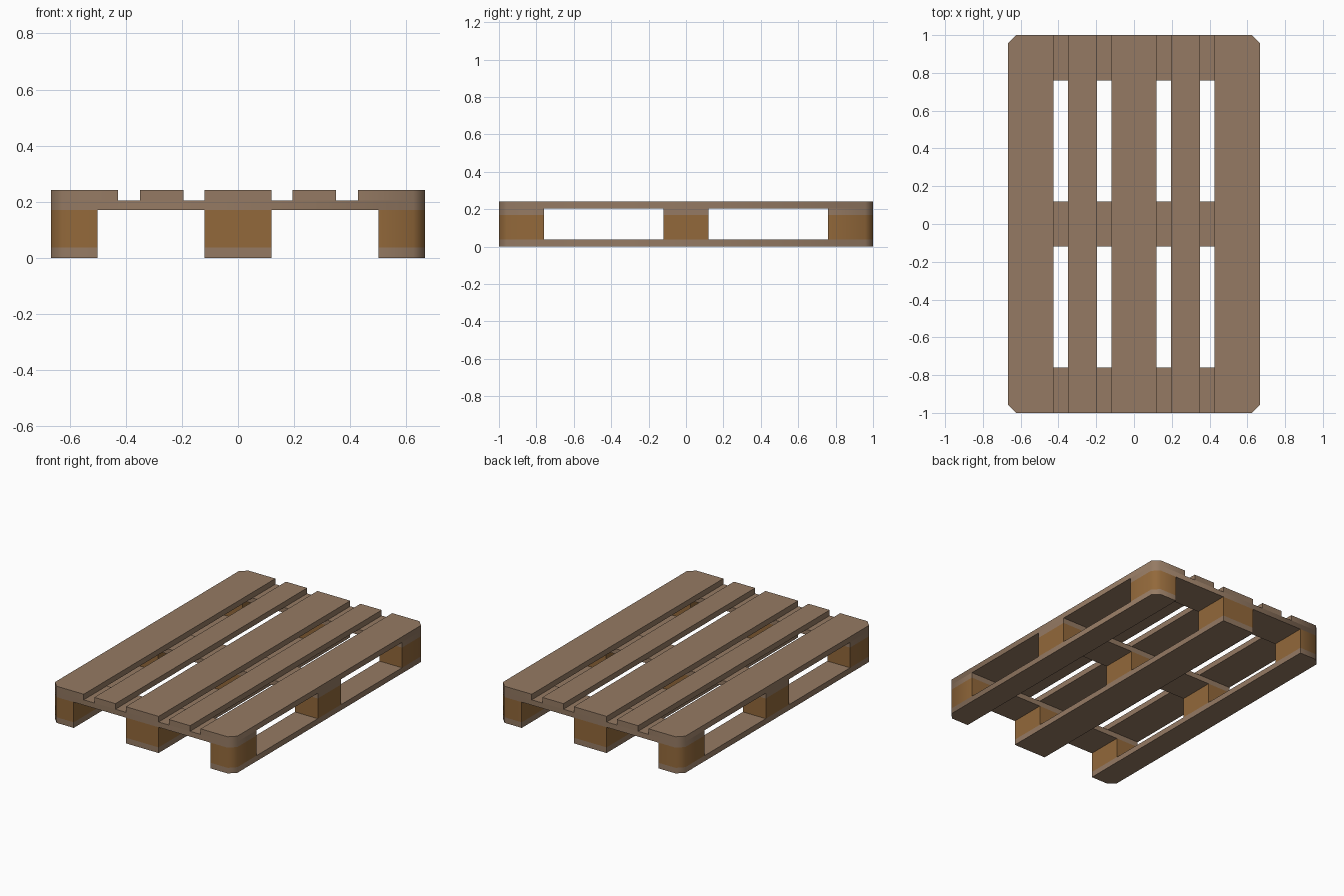
import bpy, bmesh, math

if "Cube" in bpy.data.objects:
    bpy.data.objects.remove(bpy.data.objects["Cube"])

L, W, C = 1.0, 0.667, 0.042   # half length, half width, corner cut


def material(name, rgb):
    m = bpy.data.materials.new(name)
    m.diffuse_color = (*rgb, 1)
    m.use_nodes = True
    m.node_tree.nodes["Principled BSDF"].inputs["Base Color"].default_value = m.diffuse_color
    return m


board = material("board wood", (0.30, 0.195, 0.125))
chip = material("block wood", (0.29, 0.14, 0.043))


def plank(name, x0, x1, y0, y1, z0, z1, mat):
    """Box whose vertical edges are cut where they meet a pallet corner."""
    pts = []
    for x, y in ((x0, y0), (x1, y0), (x1, y1), (x0, y1)):
        if abs(x) > W - 0.001 and abs(y) > L - 0.001:
            a = (x - math.copysign(C, x), y)
            b = (x, y - math.copysign(C, y))
            pts += [a, b] if x * y < 0 and x > 0 or x * y > 0 and x < 0 else [b, a]
            if x * y < 0 and x < 0:          # back left: upper edge first
                pts[-2:] = [a, b]
            if x * y > 0 and x < 0:          # front left: side first
                pts[-2:] = [b, a]
        else:
            pts.append((x, y))
    bm = bmesh.new()
    f = bm.faces.new([bm.verts.new((x, y, z0)) for x, y in pts])
    r = bmesh.ops.extrude_face_region(bm, geom=[f])
    for v in r["geom"]:
        if isinstance(v, bmesh.types.BMVert):
            v.co.z = z1
    bmesh.ops.recalc_face_normals(bm, faces=bm.faces)
    me = bpy.data.meshes.new(name)
    bm.to_mesh(me)
    bm.free()
    me.materials.append(mat)
    ob = bpy.data.objects.new(name, me)
    bpy.context.collection.objects.link(ob)
    # soft shading round the cut corners only
    bpy.ops.object.select_all(action="DESELECT")
    ob.select_set(True)
    bpy.context.view_layer.objects.active = ob
    bpy.ops.object.shade_smooth_by_angle(angle=math.radians(50))
    return ob


rows = ((-L, -0.76), (-0.12, 0.12), (0.76, L))
feet = ((-W, -0.50), (-0.12, 0.12), (0.50, W))
deck = ((-W, -0.427), (-0.35, -0.195), (-0.12, 0.12), (0.195, 0.35), (0.427, W))

# bottom runners and the blocks standing on them
for x0, x1 in feet:
    plank("bottom_runner", x0, x1, -L, L, 0, 0.037, board)
    for y0, y1 in rows:
        plank("spacer_block", x0, x1, y0, y1, 0.037, 0.17, chip)

# cross boards
for y0, y1 in rows:
    plank("cross_board", -W, W, y0, y1, 0.17, 0.205, board)

# top deck boards
for x0, x1 in deck:
    plank("deck_board", x0, x1, -L, L, 0.205, 0.242, board)
